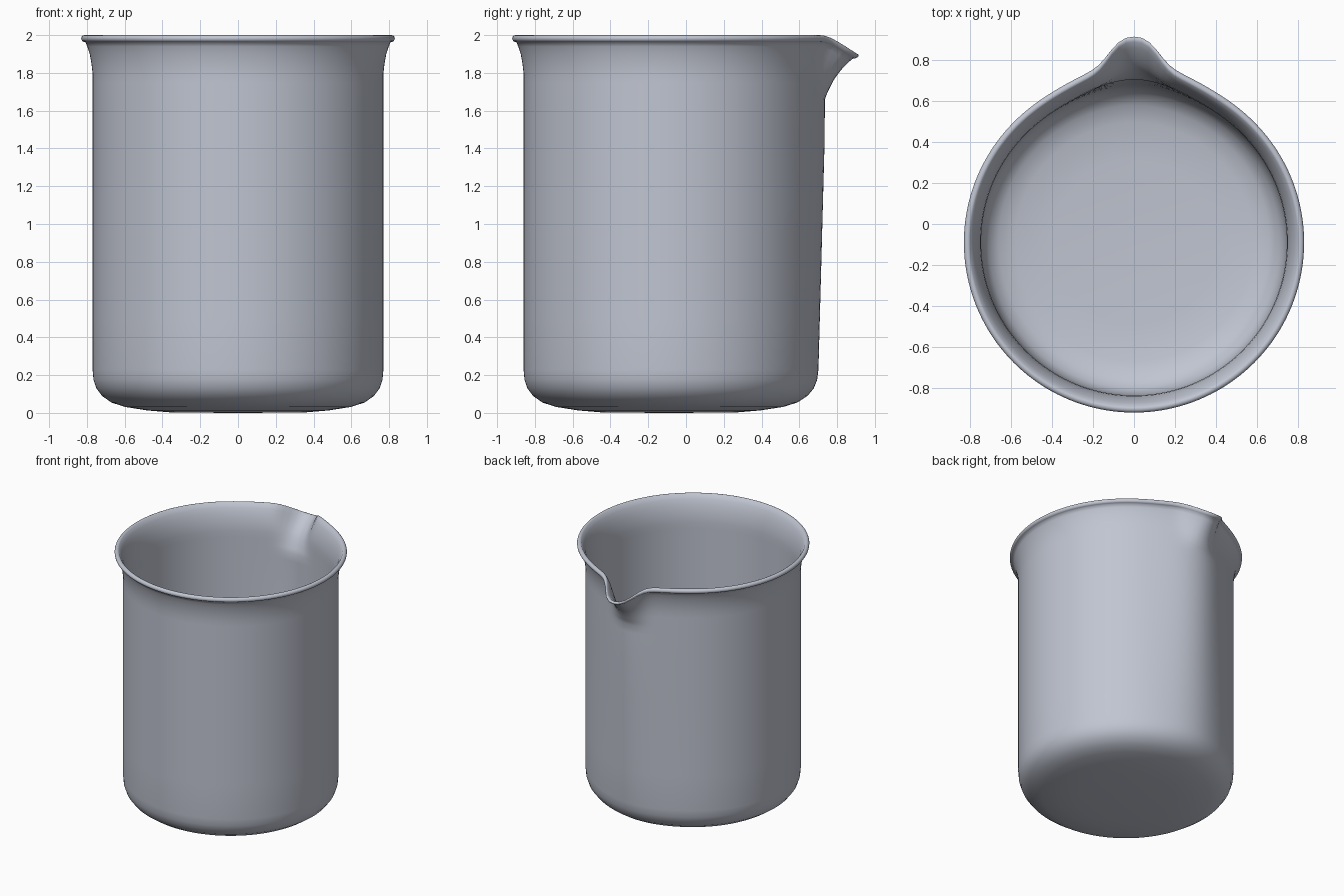
import bpy, bmesh, math

cube = bpy.data.objects.get("Cube")
if cube:
    bpy.data.objects.remove(cube)

SEGMENTS = 160
CENTRE_Y = -0.09      # the bowl sits forward to leave room for the spout


def make_material(name, colour):
    mat = bpy.data.materials.new(name)
    mat.use_nodes = True
    mat.diffuse_color = colour
    mat.node_tree.nodes["Principled BSDF"].inputs["Base Color"].default_value = colour
    return mat


def spout_point(r, z, angle):
    """Place a profile point, pulling the wall out and down near the back."""
    arc = abs(angle) * 0.95
    wide = math.exp(-(arc / 0.3) ** 2)
    narrow = math.exp(-(arc / 0.14) ** 2.5)
    rise = max(0.0, (z - 1.66) / 0.34) ** 1.1
    bulge = min(0.055, 0.015 + 0.027 * z) * min(1.0, r / 0.77) ** 4
    radius = r + bulge * wide + 0.125 * rise * narrow
    return (radius * math.sin(angle),
            CENTRE_Y + radius * math.cos(angle),
            z - 0.1 * rise * narrow)


# Wall profile (radius, height): outer base, wall, flare
outer = [(0.35, 0.002), (0.48, 0.013), (0.6, 0.032), (0.67, 0.055),
         (0.72, 0.09), (0.75, 0.13), (0.765, 0.175), (0.77, 0.23)]
wall_heights = [0.5, 0.8, 1.1, 1.4, 1.6, 1.66, 1.7, 1.75, 1.8]
outer += [(0.77, z) for z in wall_heights]
outer += [(0.776, 1.85), (0.785, 1.9), (0.798, 1.94), (0.808, 1.963)]

# Rounded bead at the lip
bead = [(0.812 + 0.018 * math.cos(a), 1.982 + 0.018 * math.sin(a))
        for a in [math.radians(d) for d in range(-70, 131, 25)]]

# Inside of the flare, wall and floor
inner = [(0.783, 1.965), (0.768, 1.93), (0.758, 1.89), (0.75, 1.85)]
inner += [(0.746, z) for z in reversed(wall_heights)]
inner += [(0.745, 0.23), (0.735, 0.165), (0.71, 0.11), (0.66, 0.073),
          (0.58, 0.05), (0.4, 0.035)]
profile = outer + bead + inner

# Sweep the profile around, then close the base and the floor
bm = bmesh.new()
rings = []
for r, z in profile:
    rings.append([bm.verts.new(spout_point(r, z, math.tau * i / SEGMENTS - math.pi))
                  for i in range(SEGMENTS)])
for low, high in zip(rings, rings[1:]):
    for i in range(SEGMENTS):
        j = (i + 1) % SEGMENTS
        bm.faces.new((low[i], low[j], high[j], high[i]))
for ring, z in ((rings[0], 0.0), (rings[-1], 0.032)):
    hub = bm.verts.new((0, CENTRE_Y, z))
    for i in range(SEGMENTS):
        bm.faces.new((ring[i], ring[(i + 1) % SEGMENTS], hub))
bmesh.ops.recalc_face_normals(bm, faces=bm.faces)
for face in bm.faces:
    face.smooth = True

mesh = bpy.data.meshes.new("beaker")
bm.to_mesh(mesh)
bm.free()
mesh.materials.append(make_material("pale blue grey", (0.53, 0.56, 0.64, 1)))
beaker = bpy.data.objects.new("beaker", mesh)
bpy.context.collection.objects.link(beaker)
